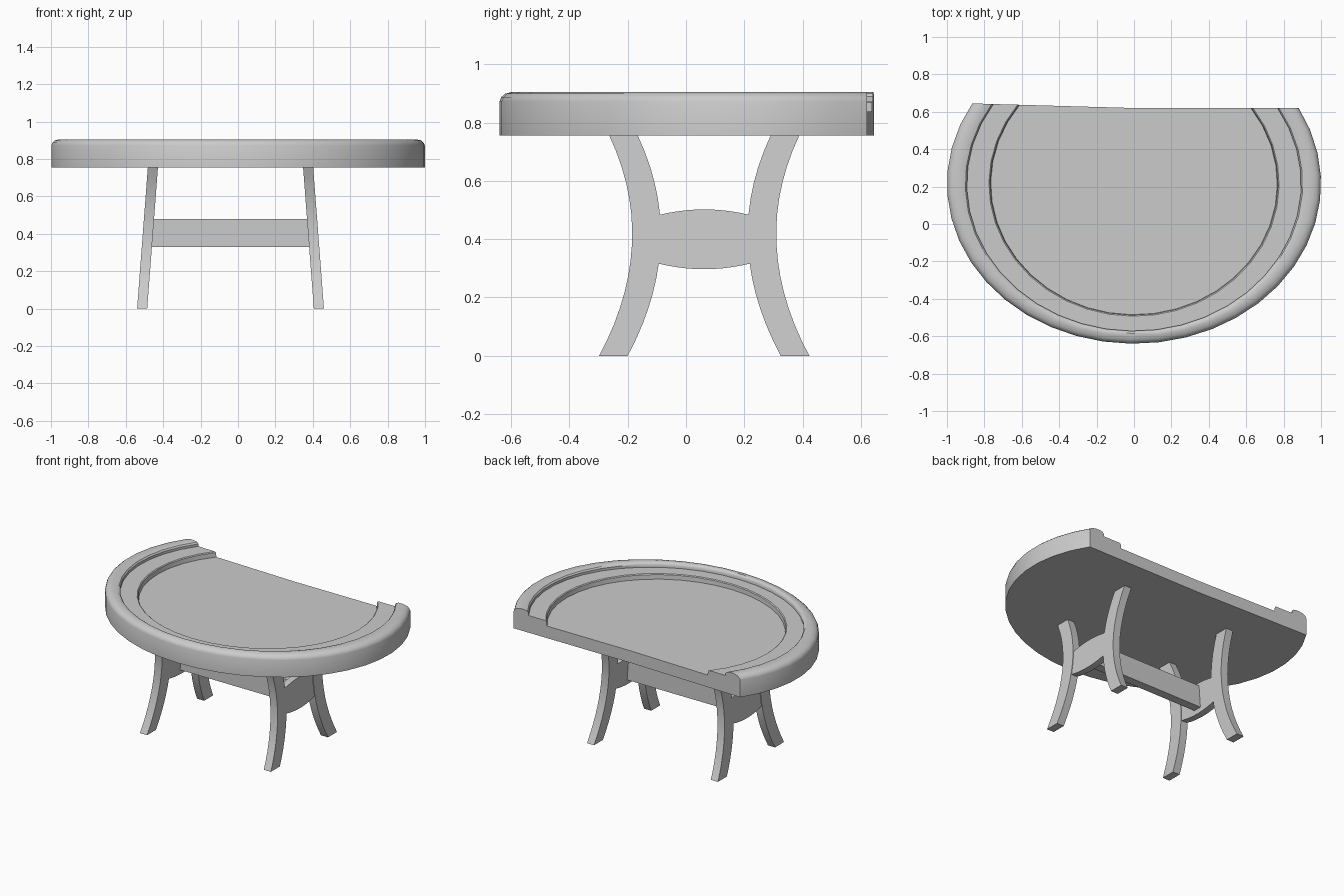
import bpy, bmesh
from math import asin, pi, sin, cos, sqrt

if "Cube" in bpy.data.objects:
    bpy.data.objects.remove(bpy.data.objects["Cube"])

CY = 0.215            # centre of the top's ellipses
BX, BY = -0.04, 0.0625  # centre of the base


def finish(name, bm, angle=None):
    bmesh.ops.recalc_face_normals(bm, faces=bm.faces[:])
    me = bpy.data.meshes.new(name)
    bm.to_mesh(me)
    bm.free()
    ob = bpy.data.objects.new(name, me)
    bpy.context.collection.objects.link(ob)
    if angle:
        bpy.ops.object.select_all(action='DESELECT')
        ob.select_set(True)
        bpy.context.view_layer.objects.active = ob
        bpy.ops.object.shade_smooth_by_angle(angle=angle)
    return ob


def back_y(x):
    # back edge is straight on the right, slightly skewed on the left
    return 0.62 + 0.025 * max(0.0, -x) / 0.88


def ring(bm, rx, ry, z, n=28):
    # elliptical arc that starts and ends on the back edge
    x = -rx * 0.85
    for _ in range(8):
        s = (back_y(x) - CY) / ry
        x = -rx * sqrt(1 - s * s)
    a0 = asin((0.62 - CY) / ry)
    a1 = -pi - asin(s)
    return [bm.verts.new((rx * cos(a), CY + ry * sin(a), z))
            for a in (a0 + (a1 - a0) * i / n for i in range(n + 1))]


# Table top: rounded rim, lower band and sunken playing surface
bm = bmesh.new()
profile = [(1.0, 0.855, 0.755), (1.0, 0.855, 0.872), (0.994, 0.849, 0.887),
           (0.98, 0.835, 0.899), (0.955, 0.812, 0.905), (0.92, 0.812 - 0.012, 0.905),
           (0.902, 0.793, 0.90), (0.894, 0.787, 0.89), (0.894, 0.787, 0.873),
           (0.776, 0.708, 0.873), (0.770, 0.702, 0.868), (0.766, 0.70, 0.838)]
rings = [ring(bm, *p) for p in profile]
for a, b in zip(rings, rings[1:]):
    for i in range(len(a) - 1):
        bm.faces.new((a[i], a[i + 1], b[i + 1], b[i]))
low = bm.verts.new((0, 0.62, 0.755))
high = bm.verts.new((0, 0.62, 0.838))
bm.faces.new(rings[0] + [low])
bm.faces.new(rings[-1] + [high])
for end in (0, -1):
    bm.faces.new([r[end] for r in rings] + [high, low])
finish("table_top", bm, 0.6)


def slanted(name, outline, side, thick, angle=None):
    # extrude a y-z outline along x, leaning inwards towards the top
    bm = bmesh.new()
    loops = []
    for off in (-thick / 2, thick / 2):
        loops.append([bm.verts.new((BX + side * (0.4725 - 0.0575 * z / 0.755) + off, y, z))
                      for y, z in outline])
    a, b = loops
    bm.faces.new(a)
    bm.faces.new(b[::-1])
    for i in range(len(a)):
        j = (i + 1) % len(a)
        bm.faces.new((a[i], a[j], b[j], b[i]))
    return finish(name, bm, angle)


def inner_edge(z):
    return 0.149 + (0.70 if z > 0.42 else 0.643) * (z - 0.42) ** 2


# Curved legs and the bowed panels joining each pair
zs = [0.757 * i / 14 for i in range(15)]
for side, sname in ((-1, "left"), (1, "right")):
    for dy, dname in ((-1, "front"), (1, "back")):
        outline = [(BY + dy * inner_edge(z), z) for z in zs]
        outline += [(BY + dy * (inner_edge(z) + 0.098), z) for z in reversed(zs)]
        slanted(f"{dname}_{sname}_leg", outline, side, 0.054, 0.5)
    us = [-1 + i / 5 for i in range(11)]
    panel = [(BY + 0.156 * u, 0.297 + 0.019 * u * u) for u in us]
    panel += [(BY + 0.156 * u, 0.502 - 0.019 * u * u) for u in reversed(us)]
    slanted(f"{sname}_panel", panel, side, 0.046, 0.5)

# Long stretcher between the panels
bm = bmesh.new()
bmesh.ops.create_cube(bm, size=1)
for v in bm.verts:
    z = 0.405 + v.co.z * 0.15
    half = 0.4725 - 0.0575 * z / 0.755
    v.co = (BX + 2 * v.co.x * half, BY + v.co.y * 0.06, z)
finish("stretcher", bm)
